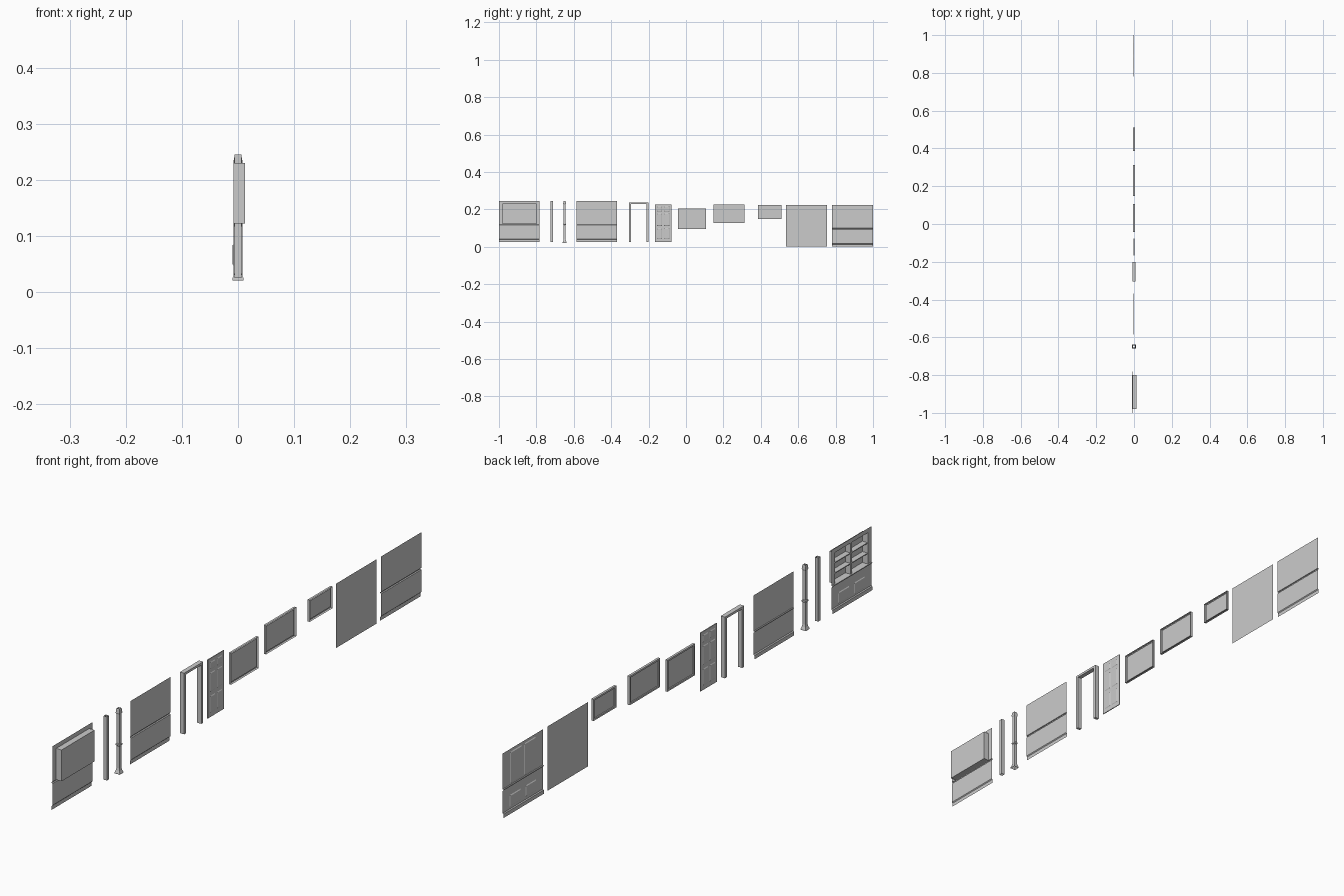
import bpy, bmesh

if "Cube" in bpy.data.objects:
    bpy.data.objects.remove(bpy.data.objects["Cube"])


def finish(name, bm):
    bmesh.ops.remove_doubles(bm, verts=bm.verts, dist=1e-6)
    bmesh.ops.recalc_face_normals(bm, faces=bm.faces)
    me = bpy.data.meshes.new(name)
    bm.to_mesh(me)
    bm.free()
    ob = bpy.data.objects.new(name, me)
    bpy.context.collection.objects.link(ob)
    return ob


def quad(bm, *pts):
    bm.faces.new([bm.verts.new(p) for p in pts])


def rect(y0, y1, z0, z1, x):
    return [(x, y0, z0), (x, y1, z0), (x, y1, z1), (x, y0, z1)]


def bridge(bm, a, b):
    n = len(a)
    for i in range(n):
        j = (i + 1) % n
        quad(bm, a[i], a[j], b[j], b[i])


def box(bm, x0, x1, y0, y1, z0, z1):
    a, b = rect(y0, y1, z0, z1, x0), rect(y0, y1, z0, z1, x1)
    quad(bm, *a)
    quad(bm, *b)
    bridge(bm, a, b)


def sheet(bm, y0, y1, profile):
    """Single-skin wall: an (x, z) profile swept along y."""
    for (xa, za), (xb, zb) in zip(profile, profile[1:]):
        quad(bm, (xa, y0, za), (xa, y1, za), (xb, y1, zb), (xb, y0, zb))


def panel(bm, y0, y1, z0, z1, x, h, m=0.003):
    """Raised panel with sloped borders, facing -x for positive h."""
    outer = rect(y0, y1, z0, z1, x)
    inner = rect(y0 + m, y1 - m, z0 + m, z1 - m, x - h)
    bridge(bm, outer, inner)
    quad(bm, *inner)


def tube(name, yc, loops):
    """Open square tube from (z, half width) loops."""
    bm = bmesh.new()
    rings = [[(-r, yc - r, z), (r, yc - r, z), (r, yc + r, z), (-r, yc + r, z)] for z, r in loops]
    for a, b in zip(rings, rings[1:]):
        bridge(bm, a, b)
    return finish(name, bm)


B, T = 0.025, 0.245   # base and top of the raised pieces


def rail_profile(x, z0, zr, z1=None):
    """Baseboard, flat wall and chair rail; stops at the rail without z1."""
    p = [(x - 0.003, z0), (x - 0.003, z0 + 0.013), (x, z0 + 0.016), (x, zr - 0.004),
         (x - 0.003, zr - 0.002), (x - 0.003, zr + 0.001), (x, zr + 0.002)]
    return p + ([(x, z1)] if z1 else [])


# Bookcase wall: lower wall with a frame around the recess
bm = bmesh.new()
X, XB = -0.008, 0.0125
y0, y1, z0, z1 = -0.98, -0.80, 0.122, 0.23
sheet(bm, -1.0, -0.782, rail_profile(X, B, 0.12))
sheet(bm, -1.0, y0, [(X, z0), (X, z1)])
sheet(bm, y1, -0.782, [(X, z0), (X, z1)])
sheet(bm, -1.0, -0.782, [(X, z1), (X, T)])
finish("bookcase_wall", bm)

# Recessed case, shelves and divider
bm = bmesh.new()
bridge(bm, rect(y0, y1, z0, z1, X), rect(y0, y1, z0, z1, XB))
quad(bm, *rect(y0, y1, z0, z1, XB))
finish("bookcase_recess", bm)
bm = bmesh.new()
for z in (0.158, 0.194):
    box(bm, X + 0.001, XB, y0, y1, z - 0.0015, z + 0.0015)
box(bm, X, XB, -0.893, -0.887, z0, z1)
finish("bookcase_shelves", bm)

# Lower cupboard doors on both cabinet walls
for name, x, ys, za in (("bookcase_cupboards", X, ((-0.963, -0.904), (-0.877, -0.818)), 0.047),
                        ("cabinet_cupboards", 0, ((0.817, 0.876), (0.903, 0.962)), 0.025)):
    bm = bmesh.new()
    for a, b in ys:
        panel(bm, a, b, za, za + 0.039, x, 0.002)
    finish(name, bm)

# Posts
tube("plain_post", -0.718, [(B, 0.006), (T, 0.006)])
tube("trimmed_post", -0.649, [(0.021, 0.010), (0.024, 0.010), (0.032, 0.007), (0.04, 0.0055),
                              (0.116, 0.0055), (0.118, 0.0075), (0.123, 0.0075), (0.125, 0.0055),
                              (0.226, 0.0055), (0.23, 0.0075), (0.242, 0.0065), (T, 0.005)])

# Wall with baseboard and chair rail
bm = bmesh.new()
sheet(bm, -0.585, -0.368, rail_profile(0, B, 0.12, T))
finish("rail_wall", bm)

# Door frame as one extruded arch outline
bm = bmesh.new()
ring = [(-0.305, B), (-0.305, 0.236), (-0.201, 0.236), (-0.201, B),
        (-0.211, B), (-0.211, 0.228), (-0.295, 0.228), (-0.295, B)]
a = [(-0.008, y, z) for y, z in ring]
b = [(0.008, y, z) for y, z in ring]
bridge(bm, a, b)
for s in (a, b):
    for i in range(3):
        quad(bm, s[i], s[i + 1], s[6 - i], s[7 - i])
finish("door_frame", bm)

# Six-panel door
bm = bmesh.new()
box(bm, -0.0015, 0.0015, -0.167, -0.078, B, 0.227)
for ya, yb in ((-0.156, -0.127), (-0.118, -0.089)):
    for za, zb in ((0.040, 0.098), (0.112, 0.178), (0.189, 0.215)):
        for s in (-1, 1):
            panel(bm, ya, yb, za, zb, 0.0015 * s, -0.0015 * s)
finish("door", bm)

# Framed pictures
for i, (ya, yb, za, zb) in enumerate(((-0.043, 0.107, 0.095, 0.204),
                                      (0.147, 0.312, 0.127, 0.227),
                                      (0.386, 0.51, 0.148, 0.223))):
    bm = bmesh.new()
    m, d = 0.006, 0.004
    rings = [rect(ya + k, yb - k, za + k, zb - k, x) for k, x in ((0, d), (0, -d), (m, -d), (m, 0))]
    for a, b in zip(rings, rings[1:]):
        bridge(bm, a, b)
    finish(f"picture_frame_{i + 1}", bm)
    bm = bmesh.new()
    quad(bm, *rings[-1])
    finish(f"picture_canvas_{i + 1}", bm)

# Plain wall
bm = bmesh.new()
sheet(bm, 0.535, 0.755, [(0, 0), (0, 0.222)])
finish("plain_wall", bm)

# Cabinet wall with two tall upper doors
bm = bmesh.new()
sheet(bm, 0.78, 1.0, rail_profile(0, 0, 0.097, 0.222))
finish("cabinet_wall", bm)
bm = bmesh.new()
for ya, yb in ((0.821, 0.884), (0.896, 0.959)):
    panel(bm, ya, yb, 0.103, 0.212, 0, 0.002)
finish("cabinet_upper_doors", bm)
